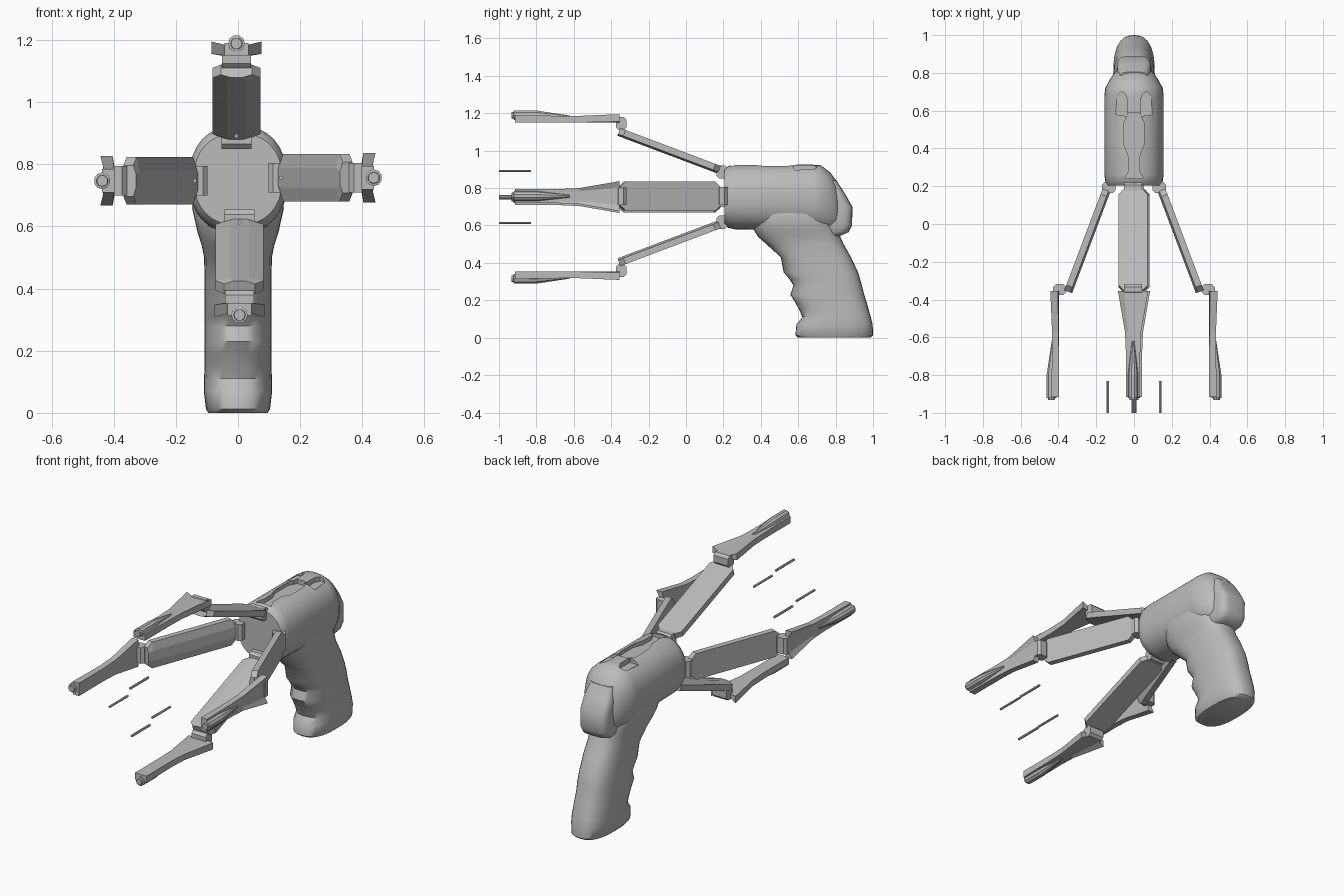
import bpy, bmesh, math
from mathutils import Matrix, Vector

if "Cube" in bpy.data.objects:
    bpy.data.objects.remove(bpy.data.objects["Cube"])

AXIS_Z = 0.752   # height of the axis the four arms share
SHIFT = -0.005   # slight sideways offset of every arm

grey = bpy.data.materials.new("plain grey")
grey.diffuse_color = (0.5, 0.5, 0.5, 1)
grey.use_nodes = True
grey.node_tree.nodes["Principled BSDF"].inputs["Base Color"].default_value = grey.diffuse_color


def loft(name, rings, angle=30):
    """Skin a list of equal-length rings and cap both ends."""
    bm = bmesh.new()
    rows = [[bm.verts.new(p) for p in ring] for ring in rings]
    n = len(rows[0])
    for a, b in zip(rows, rows[1:]):
        for i in range(n):
            j = (i + 1) % n
            bm.faces.new((a[i], a[j], b[j], b[i]))
    bm.faces.new(rows[0][::-1])
    bm.faces.new(rows[-1])
    bmesh.ops.recalc_face_normals(bm, faces=bm.faces)
    me = bpy.data.meshes.new(name)
    bm.to_mesh(me)
    bm.free()
    me.materials.append(grey)
    smooth(me, angle)
    ob = bpy.data.objects.new(name, me)
    bpy.context.collection.objects.link(ob)
    return ob


def smooth(me, angle):
    if angle:
        me.shade_smooth()
        me.set_sharp_from_angle(angle=math.radians(angle))


def oval(rx, ry, power=2.0, n=32):
    """Superellipse outline as 2D points."""
    pts = []
    for i in range(n):
        a = 2 * math.pi * i / n
        c, s = math.cos(a), math.sin(a)
        pts.append((rx * math.copysign(abs(c) ** (2 / power), c),
                    ry * math.copysign(abs(s) ** (2 / power), s)))
    return pts


# Body: rounded barrel lofted from front to back (y, half width, bottom, top)
body_sections = [
    (0.205, 0.142, 0.605, 0.900), (0.225, 0.152, 0.588, 0.918), (0.26, 0.157, 0.58, 0.925),
    (0.45, 0.157, 0.575, 0.925), (0.68, 0.157, 0.565, 0.925), (0.72, 0.152, 0.56, 0.922),
    (0.77, 0.125, 0.56, 0.885), (0.80, 0.105, 0.565, 0.845), (0.815, 0.085, 0.58, 0.80)]
body = loft("body", [[(u, y, (b + t) / 2 + v) for u, v in oval(w, (t - b) / 2, 2.3)]
                     for y, w, b, t in body_sections], 40)

# Recesses in the top of the body: a central waisted channel and two arched slots
half = [(0.24, 0.05), (0.28, 0.028), (0.36, 0.03), (0.42, 0.052), (0.54, 0.052), (0.59, 0.026)]
channel = [(w, y) for y, w in half] + [(-w, y) for y, w in reversed(half)]
slot = [(0.035, 0.57), (0.035, 0.66), (0.05, 0.695), (0.07, 0.70), (0.09, 0.68), (0.097, 0.58)]
plans = [("channel_cutter", channel, 0.898), ("slot_cutter_right", slot, 0.893),
         ("slot_cutter_left", [(-x, y) for x, y in slot], 0.893)]
cutters = []
for name, plan, floor in plans:
    cutter = loft(name, [[(x, y, z) for x, y in plan] for z in (floor, 1.0)], 0)
    cutter.hide_render = True
    mod = body.modifiers.new(name, "BOOLEAN")
    mod.operation, mod.solver, mod.object = "DIFFERENCE", "EXACT", cutter
    cutters.append(cutter)
graph = bpy.context.evaluated_depsgraph_get()
carved = bpy.data.meshes.new_from_object(body.evaluated_get(graph))
body.modifiers.clear()
body.data = carved
smooth(carved, 40)
for cutter in cutters:
    bpy.data.objects.remove(cutter)


def upright(name, sections, power):
    """Loft of horizontal slices (z, front y, back y, half width)."""
    return loft(name, [[(u, (f + b) / 2 + v, z) for u, v in oval(w, (b - f) / 2, power)]
                       for z, f, b, w in sections], 45)


# Grip with finger swells, flaring into the body
upright("grip", [
    (0.0, 0.60, 0.985, 0.095), (0.012, 0.585, 1.0, 0.103), (0.07, 0.59, 0.998, 0.11),
    (0.11, 0.622, 0.988, 0.109), (0.15, 0.605, 0.977, 0.108), (0.19, 0.583, 0.966, 0.108),
    (0.23, 0.558, 0.953, 0.108), (0.28, 0.575, 0.94, 0.108), (0.31, 0.555, 0.932, 0.108),
    (0.35, 0.522, 0.92, 0.108), (0.43, 0.507, 0.882, 0.108), (0.50, 0.43, 0.843, 0.109),
    (0.54, 0.385, 0.825, 0.117), (0.58, 0.36, 0.81, 0.13), (0.66, 0.34, 0.785, 0.148),
    (0.72, 0.38, 0.75, 0.12)], 2.6)

# Rounded block at the back of the body
upright("rear_block", [
    (0.545, 0.70, 0.825, 0.07), (0.565, 0.70, 0.87, 0.085), (0.60, 0.70, 0.888, 0.092),
    (0.70, 0.70, 0.89, 0.092), (0.77, 0.70, 0.85, 0.09), (0.84, 0.70, 0.805, 0.075)], 4)

# One arm is described as sideways u, y and distance r from the axis, then turned
along, outward = Vector((0, -0.936, 0.353)), Vector((0, 0.353, 0.936))
start = Vector((0, 0.178, 0.146))


def plate_ring(s, w):
    outline = [(-w, 0.022), (w, 0.022), (w, -0.012), (0.4 * w, -0.022),
               (-0.4 * w, -0.022), (-w, -0.012)]
    return [start + along * s + outward * t + Vector((u, 0, 0)) for u, t in outline]


def finger_ring(y, w, inner, outer, lift):
    outline = [(-w, outer + lift), (-0.6 * w, outer), (0.6 * w, outer), (w, outer + lift),
               (w, inner + 0.3 * lift), (0.6 * w, inner), (-0.6 * w, inner),
               (-w, inner + 0.3 * lift)]
    return [(u, y, r) for u, r in outline]


def block_rings(y0, y1, r0, r1, w, c=0.015):
    outline = [(y0 + c, r0), (y1 - c, r0), (y1, r0 + c), (y1, r1 - c),
               (y1 - c, r1), (y0 + c, r1), (y0, r1 - c), (y0, r0 + c)]
    return [[(u, y, r) for y, r in outline] for u in (-w, w)]


def tube_rings(sections, n):
    return [[(u, y, r + v) for u, v in oval(rad, rad, 2, n)] for y, r, rad in sections]


parts = [
    ("hinge", block_rings(0.163, 0.222, 0.098, 0.17, 0.048), 0),
    ("arm_plate", [plate_ring(0, 0.05), plate_ring(0.03, 0.077),
                   plate_ring(0.543, 0.077), plate_ring(0.573, 0.05)], 0),
    ("elbow", block_rings(-0.375, -0.318, 0.358, 0.428, 0.047), 0),
    ("finger", [finger_ring(-0.355, 0.08, 0.398, 0.425, 0.018),
                finger_ring(-0.57, 0.043, 0.398, 0.43, 0.004),
                finger_ring(-0.68, 0.038, 0.398, 0.434, 0.0),
                finger_ring(-0.915, 0.038, 0.398, 0.438, 0.0)], 0),
    ("emitter", tube_rings([(-0.62, 0.428, 0.008), (-0.80, 0.437, 0.027),
                            (-0.92, 0.437, 0.027), (-0.922, 0.437, 0.019),
                            (-0.932, 0.437, 0.018)], 10), 0),
    ("floating_rod", tube_rings([(-1.0, 0.139, 0.007), (-0.83, 0.139, 0.007)], 6), 0),
]

# Four identical arms around the axis
for k, side in enumerate(("top", "left", "bottom", "right")):
    turn = (Matrix.Translation((0, 0, AXIS_Z)) @ Matrix.Rotation(-k * math.pi / 2, 4, "Y")
            @ Matrix.Translation((SHIFT, 0, 0)))
    for name, rings, angle in parts:
        part = loft(side + "_" + name, rings, angle)
        part.data.transform(turn)
